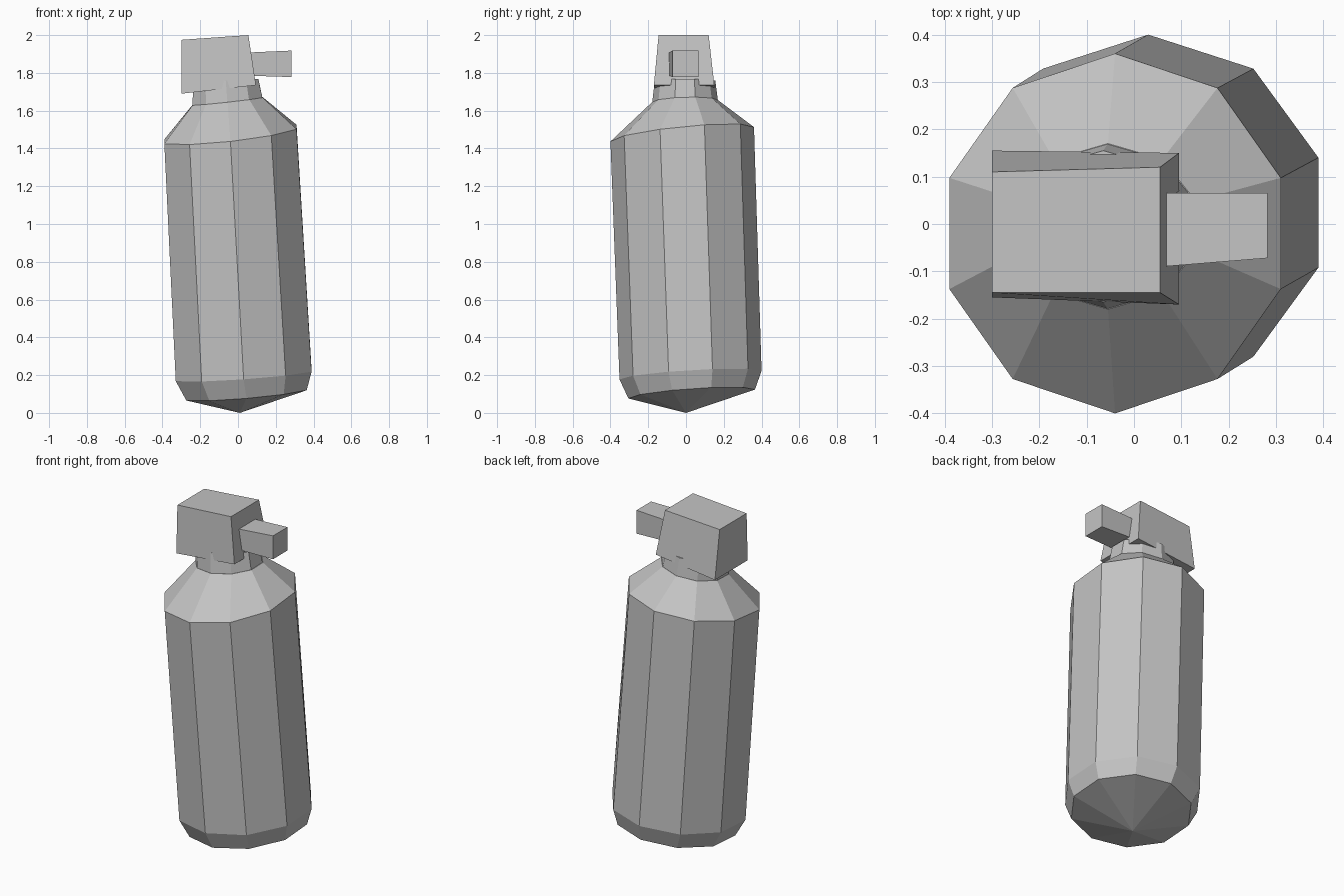
import bpy, bmesh, math

cube = bpy.data.objects.get("Cube")
if cube:
    bpy.data.objects.remove(cube, do_unlink=True)

SIDES = 10
grey = bpy.data.materials.new("plain_grey")
grey.use_nodes = True
GREY = (0.55, 0.55, 0.55, 1)
grey.diffuse_color = GREY
grey.node_tree.nodes["Principled BSDF"].inputs["Base Color"].default_value = GREY


def finish(name, bm):
    bmesh.ops.recalc_face_normals(bm, faces=bm.faces)
    mesh = bpy.data.meshes.new(name)
    bm.to_mesh(mesh)
    bm.free()
    mesh.materials.append(grey)
    obj = bpy.data.objects.new(name, mesh)
    bpy.context.collection.objects.link(obj)
    return obj


def ring(bm, centre, rx, ry, sx, sy):
    """Ten-sided ring on a plane tilted by the slopes sx and sy."""
    cx, cy, cz = centre
    verts = []
    for i in range(SIDES):
        a = 2 * math.pi * (i + 0.5) / SIDES
        dx, dy = rx * math.cos(a), ry * math.sin(a)
        verts.append(bm.verts.new((cx + dx, cy + dy, cz + sx * dx + sy * dy)))
    return verts


def lathe(name, rings, tip=None):
    """Skin a stack of tilted rings, closing the bottom with a tip or cap."""
    bm = bmesh.new()
    loops = [ring(bm, *r) for r in rings]
    for low, high in zip(loops, loops[1:]):
        for i in range(SIDES):
            j = (i + 1) % SIDES
            bm.faces.new((low[i], low[j], high[j], high[i]))
    if tip:
        t = bm.verts.new(tip)
        for i in range(SIDES):
            bm.faces.new((t, loops[0][(i + 1) % SIDES], loops[0][i]))
    else:
        bm.faces.new(loops[0])
    bm.faces.new(loops[-1])
    return finish(name, bm)


def block(name, ends):
    """Six-sided block between two quads listed in the same order."""
    bm = bmesh.new()
    a, b = [[bm.verts.new(p) for p in quad] for quad in ends]
    bm.faces.new(a)
    bm.faces.new(b)
    for i in range(4):
        j = (i + 1) % 4
        bm.faces.new((a[i], a[j], b[j], b[i]))
    return finish(name, bm)


# Leaning bottle: pointed base, bevel, long wall and sloped shoulder
lathe("bottle_body", [
    ((0.045, 0.03, 0.10), 0.335, 0.335, 0.085, 0.07),
    ((0.03, 0.024, 0.20), 0.378, 0.376, 0.07, 0.06),
    ((-0.04, -0.02, 1.475), 0.368, 0.38, 0.11, 0.10),
    ((-0.055, -0.005, 1.65), 0.195, 0.175, 0.11, 0.03),
], tip=(0.01, 0, 0))

# Short collar between the shoulder and the head
lathe("neck", [
    ((-0.055, -0.005, 1.64), 0.195, 0.175, 0.11, 0.03),
    ((-0.065, -0.005, 1.76), 0.182, 0.16, 0.05, 0),
])

# Pump head, narrowing upward
block("pump_head", [
    [(-0.30, -0.155, 1.69), (-0.30, 0.155, 1.69),
     (-0.30, 0.11, 1.975), (-0.30, -0.145, 1.975)],
    [(0.095, -0.17, 1.735), (0.095, 0.15, 1.735),
     (0.055, 0.12, 2.0), (0.055, -0.145, 2.0)],
])

# Square spout on the left side
block("spout", [
    [(0.06, -0.09, 1.785), (0.06, 0.065, 1.785),
     (0.06, 0.065, 1.908), (0.06, -0.09, 1.908)],
    [(0.282, -0.072, 1.778), (0.282, 0.065, 1.778),
     (0.282, 0.065, 1.918), (0.282, -0.072, 1.918)],
])
